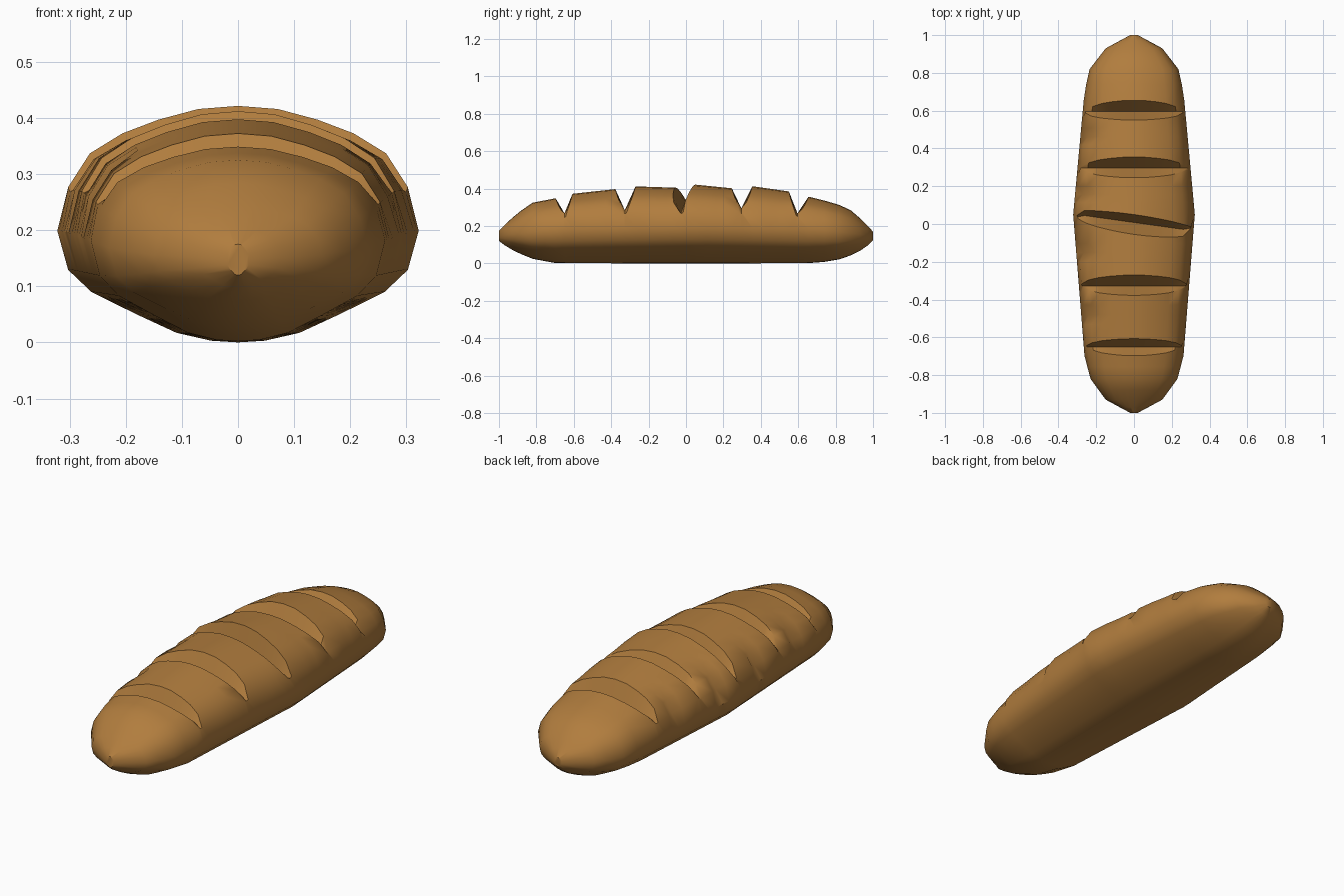
import bpy, bmesh, math

if "Cube" in bpy.data.objects:
    bpy.data.objects.remove(bpy.data.objects["Cube"])

crust = bpy.data.materials.new("golden crust")
crust.diffuse_color = (0.44, 0.205, 0.048, 1)
crust.use_nodes = True
crust.node_tree.nodes["Principled BSDF"].inputs["Base Color"].default_value = crust.diffuse_color

# Loaf outlines along y
WIDTH = [(-1, .02), (-.93, .15), (-.82, .23), (-.7, .262), (.05, .322),
         (.7, .262), (.82, .235), (.93, .15), (1, .02)]
TOP = [(-1, .175), (-.95, .225), (-.9, .27), (-.82, .325), (-.7, .348), (-.61, .372),
       (-.375, .398), (-.27, .412), (-.05, .405), (.045, .422), (.245, .402),
       (.355, .413), (.55, .385), (.655, .357), (.8, .322), (.88, .285), (.95, .225), (1, .17)]
BOTTOM = [(-1, .12), (-.96, .09), (-.9, .057), (-.82, .025), (-.7, .002), (0, 0), (.7, .002),
          (.82, .022), (.9, .05), (.96, .085), (1, .125)]
MIDDLE = [(-1, .148), (-.7, .182), (0, .2), (.7, .182), (1, .148)]

# Half of the cross-section from crown to base: x fraction, height fraction
HALF = [(0, 1), (.22, .975), (.44, .89), (.64, .78), (.82, .62), (.94, .35), (1, 0),
        (.94, -.35), (.81, -.55), (.56, -.75), (.34, -.915), (.15, -.985), (0, -1)]
SECTION = HALF + [(-x, z) for x, z in HALF[-2:0:-1]]

# Slashes: floor y, front lip, back lip, floor height, slant
SLASHES = [(-.65, -.697, -.607, .268, 0), (-.327, -.378, -.27, .285, 0),
           (.008, -.055, .05, .268, -.14), (.296, .245, .355, .295, 0),
           (.596, .55, .655, .268, 0)]


def lookup(table, y):
    for (a, va), (b, vb) in zip(table, table[1:]):
        if y <= b:
            return va + (vb - va) * (y - a) / (b - a)
    return table[-1][1]


def ring(y, slash=None, floor=False, dent=0):
    """One cross-section; slash lips close up toward the ends of the cut."""
    w, top, bot, mid = (lookup(t, y) for t in (WIDTH, TOP, BOTTOM, MIDDLE))
    pts = []
    for fx, fz in SECTION:
        x, py = fx * w, y
        z = mid + fz * ((top - mid) if fz > 0 else (mid - bot))
        if slash:
            y0, _, _, cut, slant = slash
            if fz > 0:
                depth = max(0, (z - cut) / (top - cut))
                spread = min(1, max(.15, depth ** .6))
                py = y0 + (y - y0) * spread + slant * x * min(1, fz * 2)
            if floor:
                z = min(z, cut)
        # pinched crust on the left shoulder
        if dent and fx < -.6 and .3 < fz < .7:
            x += dent
            z -= dent * .6
        pts.append((x, py, z))
    return pts


# Rounded ends, slashes and the humps between them
rings = [ring(y) for y in (-1, -.97, -.93, -.88, -.82, -.755)]
for i, s in enumerate(SLASHES):
    rings += [ring(s[1], s), ring(s[0], s, True), ring(s[2], s)]
    if i < len(SLASHES) - 1:
        a, b = s[2], SLASHES[i + 1][1]
        for t, d in ((.33, 0), (.55, .022), (.78, 0)):
            rings.append(ring(a + (b - a) * t, dent=d))
rings += [ring(y) for y in (.74, .82, .88, .93, .97, 1)]

# Skin the loaf
bm = bmesh.new()
loops = [[bm.verts.new(p) for p in r] for r in rings]
n = len(SECTION)
for a, b in zip(loops, loops[1:]):
    for i in range(n):
        j = (i + 1) % n
        bm.faces.new((a[i], a[j], b[j], b[i]))
bm.faces.new(loops[0])
bm.faces.new(loops[-1])
bmesh.ops.recalc_face_normals(bm, faces=bm.faces)
mesh = bpy.data.meshes.new("bread_loaf")
bm.to_mesh(mesh)
bm.free()
mesh.materials.append(crust)
loaf = bpy.data.objects.new("bread_loaf", mesh)
bpy.context.collection.objects.link(loaf)
bpy.context.view_layer.objects.active = loaf
loaf.select_set(True)
bpy.ops.object.shade_smooth_by_angle(angle=math.radians(40))
